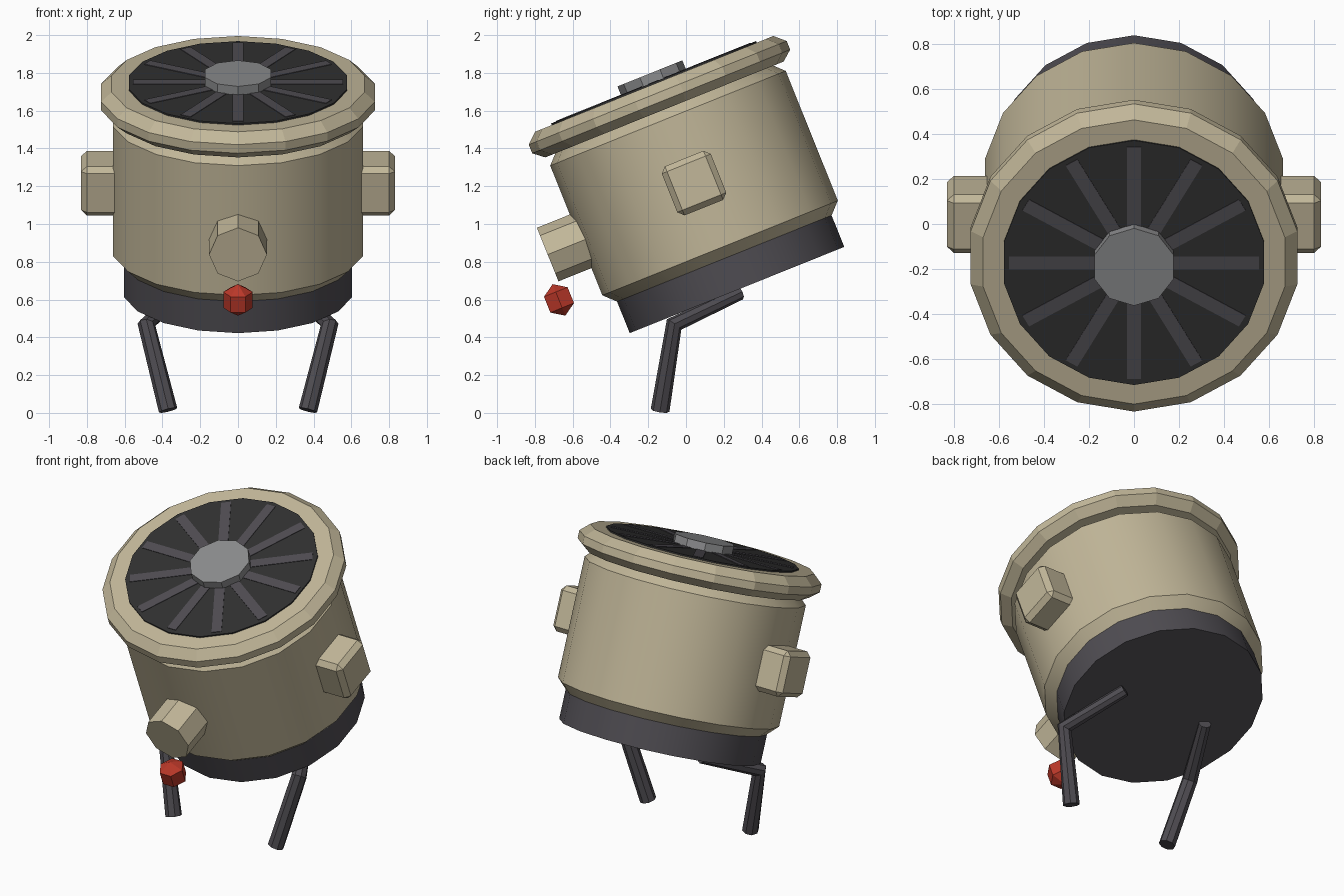
import bpy, bmesh, math
from mathutils import Matrix, Vector

if "Cube" in bpy.data.objects:
    bpy.data.objects.remove(bpy.data.objects["Cube"])

# Everything above the legs lives in one tilted frame (origin = centre of base underside)
TILT = Matrix.Translation((0, 0.27, 0.6505)) @ Matrix.Rotation(math.radians(21.9), 4, 'X')


def material(name, rgb):
    m = bpy.data.materials.new(name)
    m.diffuse_color = (*rgb, 1)
    m.use_nodes = True
    m.node_tree.nodes["Principled BSDF"].inputs["Base Color"].default_value = m.diffuse_color
    return m


BEIGE = material("beige", (0.54, 0.475, 0.32))
DARK = material("dark grey", (0.078, 0.073, 0.084))
BLACK = material("black", (0.03, 0.03, 0.03))
STEEL = material("steel grey", (0.26, 0.262, 0.268))
RED = material("red", (0.50, 0.04, 0.022))


def finish(name, bm, mat, matrix=TILT, smooth=False):
    bmesh.ops.recalc_face_normals(bm, faces=bm.faces)
    me = bpy.data.meshes.new(name)
    bm.to_mesh(me)
    bm.free()
    me.materials.append(mat)
    ob = bpy.data.objects.new(name, me)
    ob.matrix_world = matrix
    bpy.context.collection.objects.link(ob)
    if smooth:
        bpy.ops.object.select_all(action='DESELECT')
        ob.select_set(True)
        bpy.context.view_layer.objects.active = ob
        bpy.ops.object.shade_smooth_by_angle(angle=math.radians(30))
    return ob


def loft(bm, rings):
    """Skin a list of equal-length point rings and cap both ends."""
    loops = [[bm.verts.new(p) for p in r] for r in rings]
    n = len(loops[0])
    for a, b in zip(loops, loops[1:]):
        for i in range(n):
            j = (i + 1) % n
            bm.faces.new((a[i], a[j], b[j], b[i]))
    bm.faces.new(loops[0])
    bm.faces.new(loops[-1])


def lathe(name, profile, sides, mat, matrix=TILT, smooth=False):
    """Revolve (radius, height) points, first vertex at +y."""
    bm = bmesh.new()
    angs = [math.pi / 2 + math.tau * i / sides for i in range(sides)]
    loft(bm, [[(r * math.cos(a), r * math.sin(a), z) for a in angs] for r, z in profile])
    return finish(name, bm, mat, matrix, smooth)


# Canister
lathe("base", [(0.612, 0), (0.612, 0.18)], 18, DARK, smooth=True)
lathe("body", [(0.612, 0.18), (0.672, 0.24), (0.672, 0.98), (0.612, 1.04)], 18, BEIGE, smooth=True)
lathe("rim", [(0.68, 1.03), (0.736, 1.076), (0.736, 1.125), (0.68, 1.176)], 18, BEIGE)

# Fan grille on top: disc, spokes and hub
lathe("grille_disc", [(0.585, 1.15), (0.585, 1.185)], 18, BLACK)
bm = bmesh.new()
for k in range(6):
    bmesh.ops.create_cube(bm, size=1, matrix=Matrix.Rotation(math.pi * k / 6, 4, 'Z')
                          @ Matrix.Translation((0, 0, 1.178 + 0.0001 * k))
                          @ Matrix.Diagonal((1.11, 0.06, 0.02, 1)))
finish("grille_spokes", bm, DARK)
lathe("hub", [(0.185, 1.17), (0.185, 1.236)], 10, STEEL)

# Side boxes with chamfered edges
for side, label in ((-1, "left"), (1, "right")):
    bm = bmesh.new()
    bmesh.ops.create_cube(bm, size=1, matrix=Matrix.Translation((side * 0.69, 0, 0.61))
                          @ Matrix.Diagonal((0.28, 0.28, 0.28, 1)))
    bmesh.ops.bevel(bm, geom=bm.edges[:], offset=0.03, segments=1, affect='EDGES')
    finish(label + "_side_box", bm, BEIGE)

# Front nozzle, pointing out of the body wall
lathe("nozzle", [(0.153, 0.60), (0.153, 0.86)], 8, BEIGE,
      TILT @ Matrix.Translation((0, 0, 0.548)) @ Matrix.Rotation(math.pi / 2, 4, 'X'))

# Red knob below the nozzle
bm = bmesh.new()
bmesh.ops.create_uvsphere(bm, u_segments=6, v_segments=3, radius=0.09,
                          matrix=Matrix.Rotation(math.pi / 2, 4, 'Z'))
finish("knob", bm, RED, TILT @ Matrix.Translation((0, -0.894, 0.303)))

# Bent legs: thigh and shin tubes
for side, label in ((-1, "left"), (1, "right")):
    foot = Vector((side * 0.37, -0.137, 0.014))
    knee = Vector((side * 0.485, -0.063, 0.468))
    hip = Vector((side * 0.31, 0.285, 0.635))
    path = [(foot, knee - foot, 0.05), (knee, (knee - foot).normalized() + (hip - knee).normalized(), 0.047),
            (hip, hip - knee, 0.038)]
    rings = []
    for p, d, r in path:
        d.normalize()
        u = Vector((1, 0, 0)) - d * d.x
        u.normalize()
        w = d.cross(u)
        rings.append([p + r * (u * math.cos(a) + w * math.sin(a))
                      for a in (math.tau * i / 8 for i in range(8))])
    bm = bmesh.new()
    loft(bm, rings)
    finish(label + "_leg", bm, DARK, Matrix.Identity(4))
